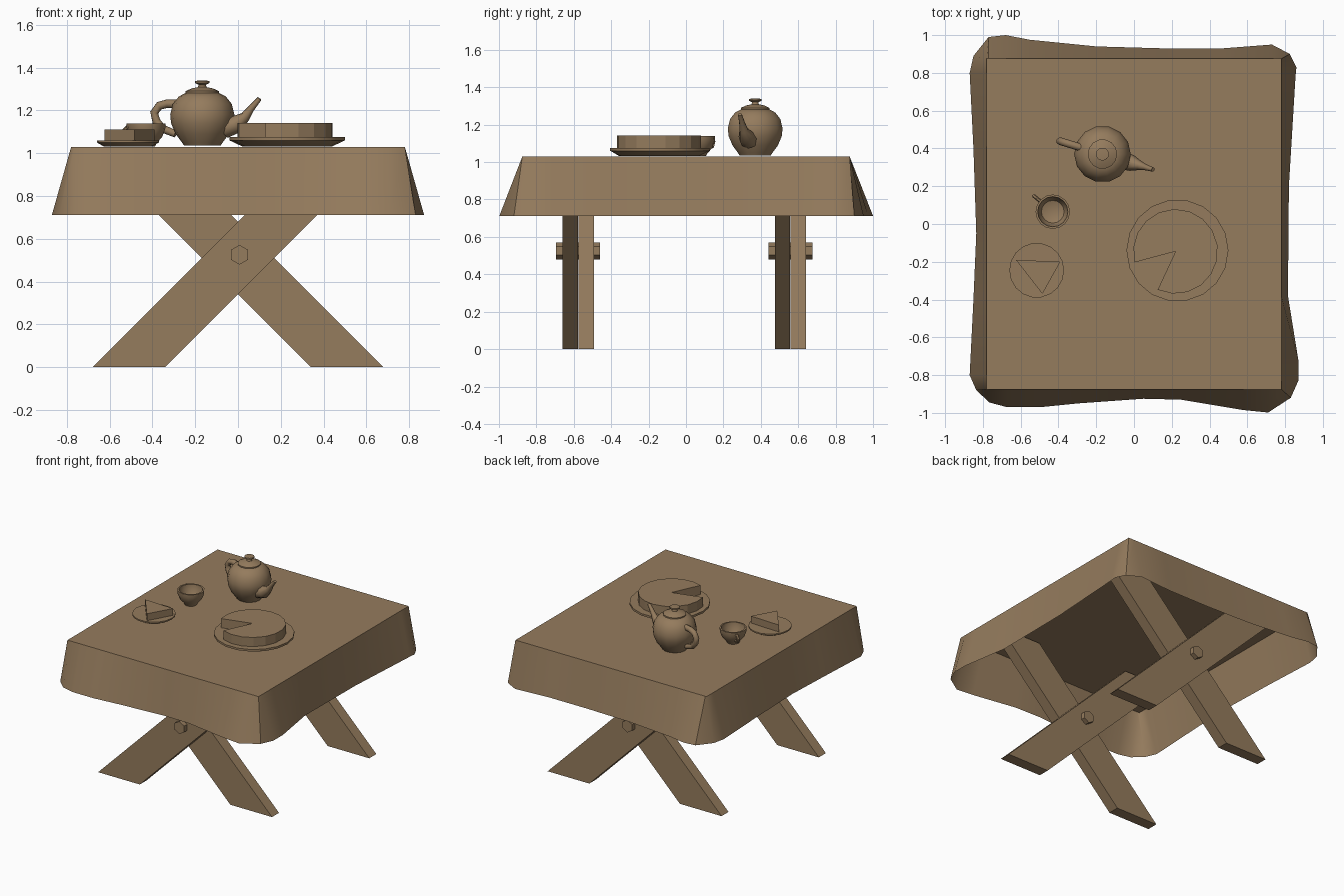
import bpy, bmesh, math
from mathutils import Vector

if "Cube" in bpy.data.objects:
    bpy.data.objects.remove(bpy.data.objects["Cube"])

brown = bpy.data.materials.new("warm_brown")
brown.diffuse_color = (0.30, 0.20, 0.11, 1)
brown.use_nodes = True
brown.node_tree.nodes["Principled BSDF"].inputs["Base Color"].default_value = brown.diffuse_color


def finish(name, bm, smooth=None, closed=True):
    bmesh.ops.remove_doubles(bm, verts=bm.verts, dist=1e-5)
    if closed:
        bmesh.ops.recalc_face_normals(bm, faces=bm.faces)
    me = bpy.data.meshes.new(name)
    bm.to_mesh(me)
    bm.free()
    ob = bpy.data.objects.new(name, me)
    bpy.context.collection.objects.link(ob)
    me.materials.append(brown)
    if smooth:
        bpy.ops.object.select_all(action='DESELECT')
        ob.select_set(True)
        bpy.context.view_layer.objects.active = ob
        bpy.ops.object.shade_smooth_by_angle(angle=math.radians(smooth))
    return ob


def bridge(bm, a, b):
    n = len(a)
    for i in range(n):
        j = (i + 1) % n
        quad = list(dict.fromkeys((a[i], a[j], b[j], b[i])))
        if len(quad) > 2:
            bm.faces.new(quad)


def lathe(name, profile, center, n, smooth=35):
    bm = bmesh.new()
    prev = None
    for r, z in profile:
        if r == 0:
            ring = [bm.verts.new((*center, z))] * n
        else:
            ring = [bm.verts.new((center[0] + r * math.cos(2 * math.pi * i / n),
                                  center[1] + r * math.sin(2 * math.pi * i / n), z)) for i in range(n)]
        if prev:
            bridge(bm, prev, ring)
        prev = ring
    return finish(name, bm, smooth)


def prism(name, pts, depth):
    bm = bmesh.new()
    depth = Vector(depth)
    a = [bm.verts.new(p) for p in pts]
    b = [bm.verts.new(Vector(p) + depth) for p in pts]
    bridge(bm, a, b)
    bm.faces.new(a)
    bm.faces.new(b)
    return finish(name, bm)


def tube(name, path, center, heading, sides=8):
    # path of (distance out, height, radius) in a vertical plane at the heading
    bm = bmesh.new()
    out = Vector((math.cos(heading), math.sin(heading), 0))
    side = Vector((-out.y, out.x, 0))
    up = Vector((0, 0, 1))
    pts = [Vector((*center, 0)) + out * d + up * z for d, z, r in path]
    rings = []
    for i, p in enumerate(pts):
        t = (pts[min(i + 1, len(pts) - 1)] - pts[max(i - 1, 0)]).normalized()
        nrm = side.cross(t)
        r = path[i][2]
        rings.append([bm.verts.new(p + r * (math.cos(a) * side + math.sin(a) * nrm))
                      for a in (2 * math.pi * k / sides for k in range(sides))])
    for a, b in zip(rings, rings[1:]):
        bridge(bm, a, b)
    bm.faces.new(rings[0])
    bm.faces.new(rings[-1])
    return finish(name, bm, 50)


# tablecloth: flat top lofted to a wavy hem
TX, TY, TZ = 0.78, 0.875, 1.03
hem = [(-.87, -.80), (-.835, -.88), (-.765, -.945), (-.67, -.97), (-.5, -.97), (-.3, -.95),
       (.05, -.925), (.25, -.93), (.58, -.985), (.71, -.998), (.83, -.92), (.87, -.83),
       (.87, -.72), (.815, -.38), (.82, .2), (.855, .78), (.86, .83), (.825, .9), (.73, .95),
       (.47, .93), (.15, .93), (-.2, .94), (-.55, .975), (-.68, 1.0), (-.77, .99),
       (-.85, .89), (-.87, .8), (-.85, .4), (-.835, -.05), (-.85, -.4)]
bm = bmesh.new()
low = [bm.verts.new((x, y, .712)) for x, y in hem]
top = []
for x, y in hem:
    p = (max(-TX, min(TX, x)), max(-TY, min(TY, y)), TZ)
    if not top or (top[-1].co - Vector(p)).length > 1e-4:
        top.append(bm.verts.new(p))
    else:
        top.append(top[-1])
# rims that start off a corner need the corner vertex in the loop
bridge(bm, low, list(top))
bm.faces.new(list(dict.fromkeys(top)))
finish("tablecloth", bm, 40, closed=False)

# crossed legs with a hex bolt at each end
for end, y in (("front", -.66), ("back", .475)):
    for s, dy in ((1, 0), (-1, .085)):
        pts = [(s * x, y + dy, z) for x, z in ((-.68, 0), (-.34, 0), (.68, 1.02), (.34, 1.02))]
        prism(f"{end}_leg_{'a' if s > 0 else 'b'}", pts, (0, .082, 0))
    bolt = [(.007 + .046 * math.cos(k * math.pi / 3 + math.pi / 6), y - .035,
             .525 + .046 * math.sin(k * math.pi / 3 + math.pi / 6)) for k in range(6)]
    prism(end + "_bolt", bolt, (0, .235, 0))

# teapot
pot = (-.167, .37)
lathe("teapot_body", [(0, 1.035), (.085, 1.035), (.095, 1.05), (.125, 1.09), (.146, 1.14), (.15, 1.18),
                      (.138, 1.23), (.11, 1.265), (.075, 1.283), (0, 1.283)], pot, 14)
lathe("teapot_lid", [(0, 1.275), (.078, 1.28), (.078, 1.29), (.05, 1.303), (.02, 1.309), (.017, 1.32),
                     (.034, 1.328), (.034, 1.338), (0, 1.341)], pot, 14)
aim = math.radians(-17)
tube("teapot_spout", [(.11, 1.12, .05), (.165, 1.135, .042), (.21, 1.17, .024), (.24, 1.21, .016),
                      (.28, 1.255, .011)], pot, aim)
tube("teapot_handle", [(.12, 1.23, .02), (.17, 1.232, .02), (.21, 1.222, .02), (.235, 1.19, .02),
                       (.225, 1.15, .02), (.195, 1.115, .019), (.13, 1.09, .017)], pot, aim + math.pi)

# cup
cup = (-.43, .065)
lathe("cup", [(0, 1.032), (.042, 1.032), (.048, 1.045), (.075, 1.075), (.09, 1.115), (.091, 1.14),
              (.08, 1.14), (.077, 1.11), (.06, 1.075), (0, 1.055)], cup, 16)
tube("cup_handle", [(.08, 1.12, .01), (.11, 1.126, .01), (.13, 1.11, .01), (.12, 1.085, .01),
                    (.065, 1.07, .01)], cup, math.radians(140), 6)

# plates
for name, c, r, h in (("cake_plate", (.23, -.14), .27, .043), ("slice_plate", (-.515, -.245), .145, .028)):
    lathe(name, [(0, 1.032), (.78 * r, 1.032), (r, 1.032 + .65 * h), (r, 1.032 + h), (0, 1.03 + h)], c, 18)

# cake with one wedge cut out, and the slice
cake = [(.22, -.145, 1.06)]
for k in range(16):
    a = math.radians(245 + 310 * k / 15)
    cake.append((.22 + .224 * math.cos(a), -.145 + .224 * math.sin(a), 1.06))
prism("cake", cake, (0, 0, .082))
prism("cake_slice", [(-.625, -.19, 1.05), (-.485, -.37, 1.05), (-.39, -.2, 1.05)], (0, 0, .06))
